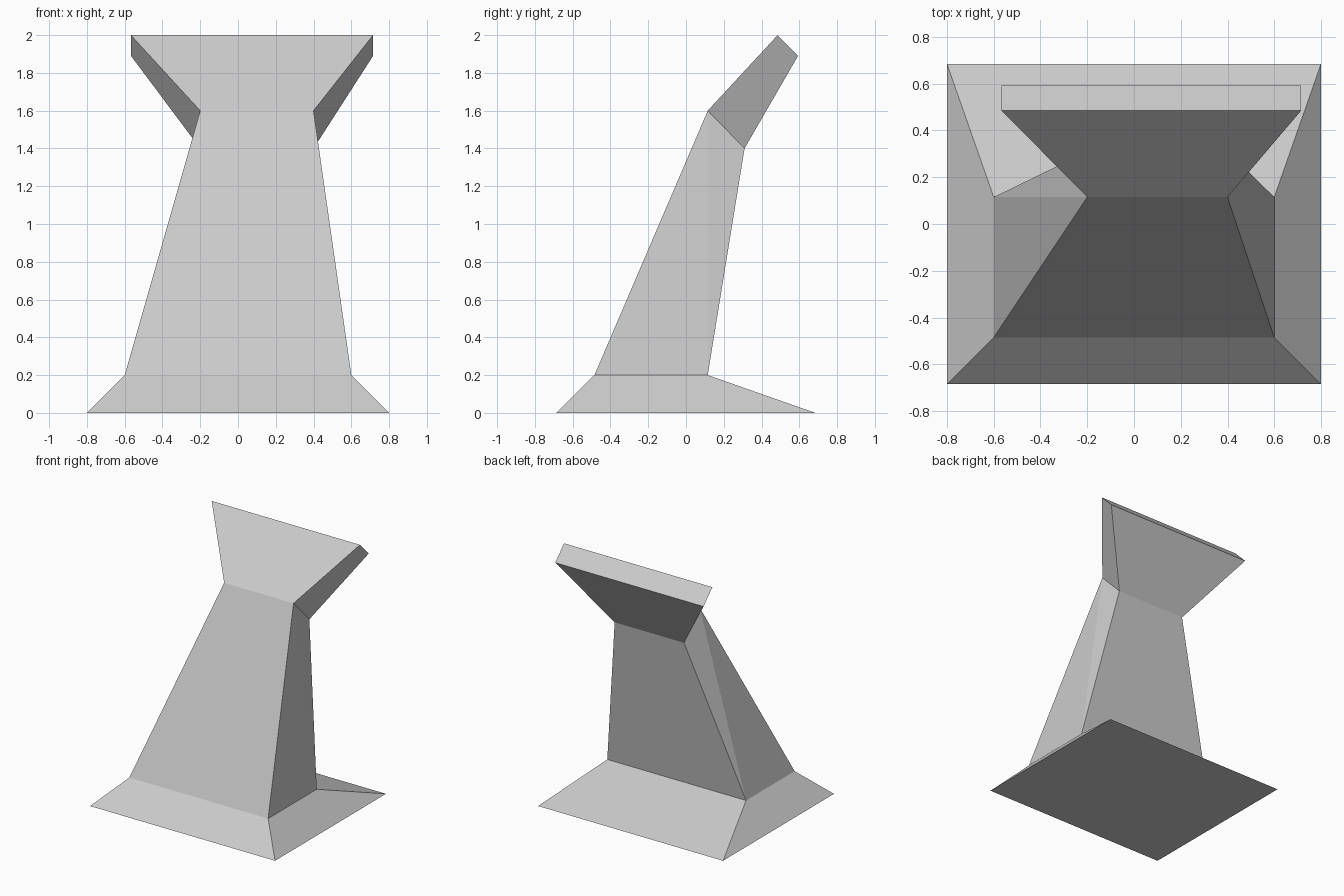
import bpy, bmesh

if "Cube" in bpy.data.objects:
    bpy.data.objects.remove(bpy.data.objects["Cube"])

# Cross-section rings, bottom to top: x left, x right, front (y, z), back (y, z)
RINGS = [
    (-0.80, 0.80, (-0.685, 0.0), (0.685, 0.0)),    # foot
    (-0.60, 0.60, (-0.485, 0.2), (0.115, 0.2)),    # top of the plinth
    (-0.20, 0.40, (0.115, 1.6), (0.31, 1.4)),      # neck
    (-0.567, 0.715, (0.485, 2.0), (0.593, 1.89)),  # flared head
]

bm = bmesh.new()


def ring(x0, x1, front, back):
    """Four corners: front left, front right, back right, back left."""
    return [bm.verts.new((x, *yz)) for x, yz in
            ((x0, front), (x1, front), (x1, back), (x0, back))]


rings = [ring(*r) for r in RINGS]

# Walls between neighbouring rings
for level, (low, high) in enumerate(zip(rings, rings[1:])):
    for i in range(4):
        j = (i + 1) % 4
        a, b, c, d = low[i], low[j], high[j], high[i]
        if level == 1 and i == 1:        # twisted right side of the shaft
            bm.faces.new((a, b, d))
            bm.faces.new((b, c, d))
        elif level == 1 and i == 3:      # twisted left side of the shaft
            bm.faces.new((a, b, c))
            bm.faces.new((a, c, d))
        else:
            bm.faces.new((a, b, c, d))

# Underside and head cap
bm.faces.new(rings[0][::-1])
bm.faces.new(rings[-1])
bmesh.ops.recalc_face_normals(bm, faces=bm.faces)

mesh = bpy.data.meshes.new("pedestal")
bm.to_mesh(mesh)
bm.free()
bpy.context.collection.objects.link(bpy.data.objects.new("pedestal", mesh))
